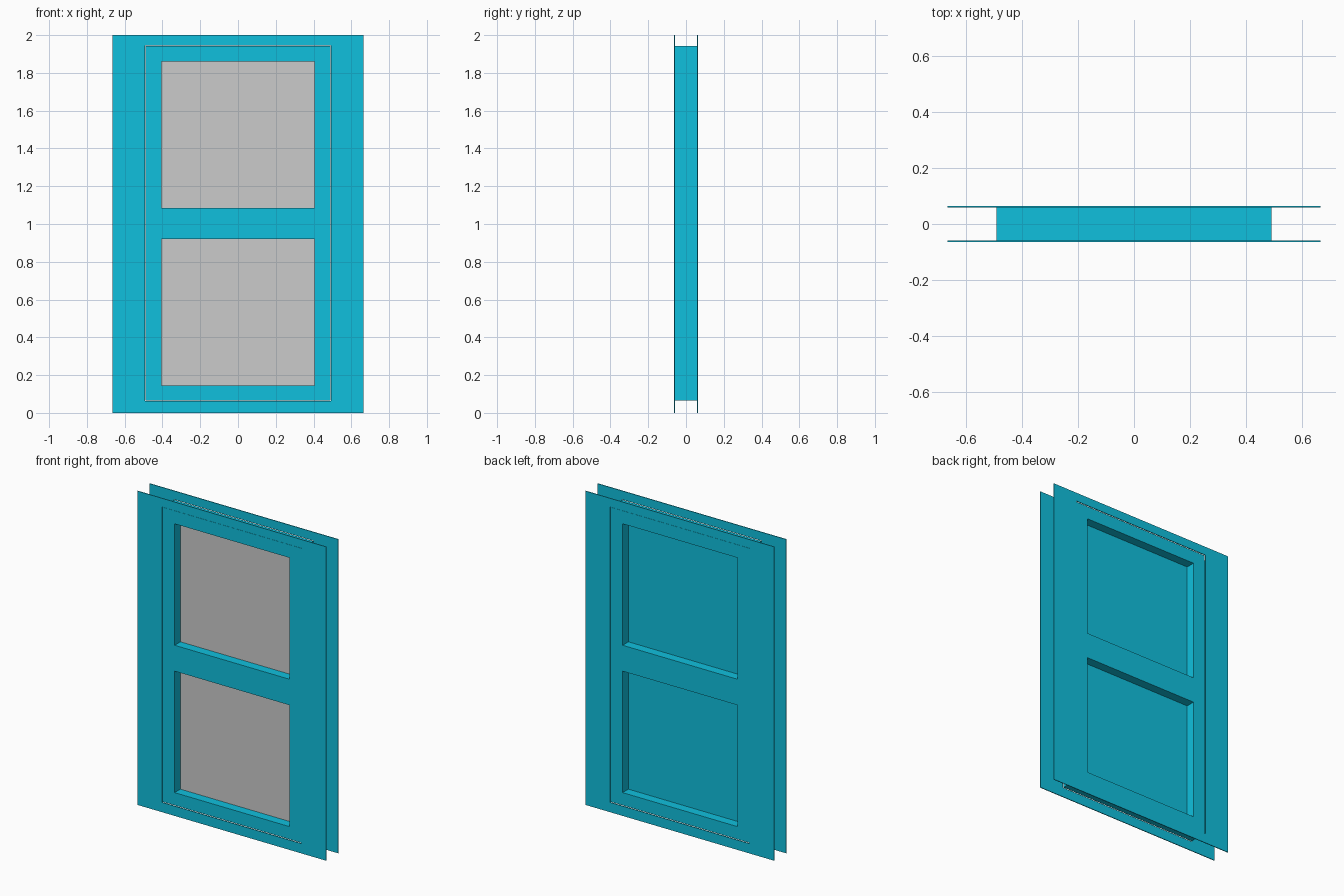
import bpy, bmesh

if "Cube" in bpy.data.objects:
    bpy.data.objects.remove(bpy.data.objects["Cube"])

cyan = bpy.data.materials.new("cyan_paint")
cyan.diffuse_color = (0.005, 0.53, 0.73, 1)
cyan.use_nodes = True
cyan.node_tree.nodes["Principled BSDF"].inputs["Base Color"].default_value = cyan.diffuse_color


def panel(name, xs, zs, holes, y0, y1, mat=None):
    """Flat panel on an x/z grid, leaving out hole cells, extruded y0 to y1."""
    bm = bmesh.new()
    v = [[bm.verts.new((x, y0, z)) for z in zs] for x in xs]
    for i in range(len(xs) - 1):
        for j in range(len(zs) - 1):
            if (i, j) not in holes:
                bm.faces.new((v[i][j], v[i + 1][j], v[i + 1][j + 1], v[i][j + 1]))
    ext = bmesh.ops.extrude_face_region(bm, geom=bm.faces[:], use_keep_orig=True)
    moved = [e for e in ext["geom"] if isinstance(e, bmesh.types.BMVert)]
    bmesh.ops.translate(bm, verts=moved, vec=(0, y1 - y0, 0))
    bmesh.ops.recalc_face_normals(bm, faces=bm.faces[:])
    mesh = bpy.data.meshes.new(name)
    bm.to_mesh(mesh)
    bm.free()
    if mat:
        mesh.materials.append(mat)
    obj = bpy.data.objects.new(name, mesh)
    bpy.context.collection.objects.link(obj)
    return obj


# Thin trim sheets on both faces, each with one large opening
for name, y0, y1 in (("front_trim", -0.064, -0.059), ("back_trim", 0.059, 0.064)):
    panel(name, (-0.665, -0.492, 0.492, 0.665), (0, 0.062, 1.945, 2),
          {(1, 1)}, y0, y1, cyan)

# Leaf with an upper and a lower window opening
panel("leaf", (-0.49, -0.405, 0.405, 0.49),
      (0.065, 0.146, 0.92, 1.085, 1.859, 1.942),
      {(1, 1), (1, 3)}, -0.06, 0.06, cyan)

# Panes: grey at the front, painted backing behind
for label, z0, z1 in (("lower", 0.146, 0.92), ("upper", 1.085, 1.859)):
    panel(label + "_pane", (-0.405, 0.405), (z0, z1), set(), -0.002, 0.0)
    panel(label + "_backing", (-0.405, 0.405), (z0, z1), set(), 0.0, 0.002, cyan)
